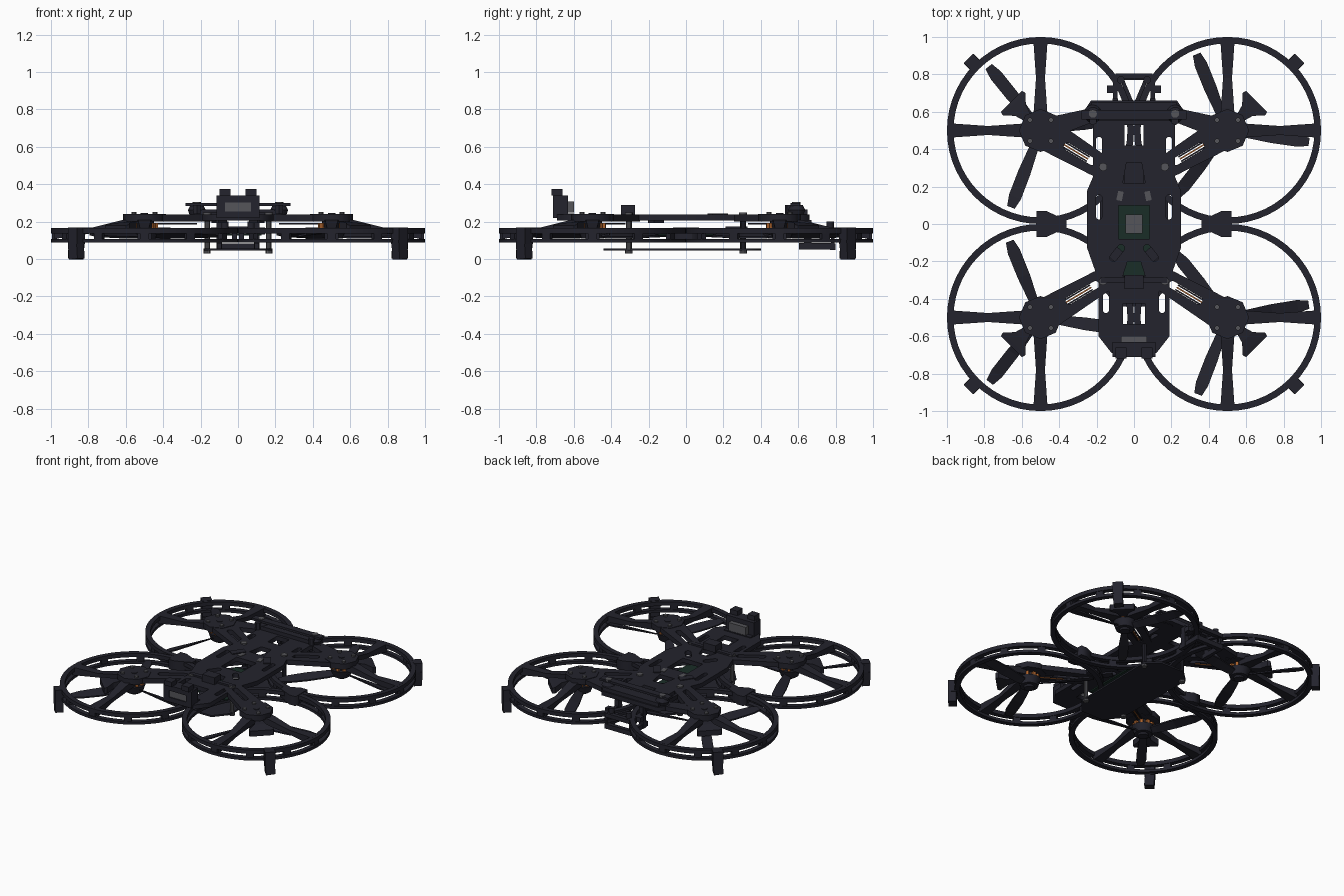
import bpy, bmesh, math
from math import cos, sin, pi, radians
from mathutils import Matrix, Vector

if "Cube" in bpy.data.objects:
    bpy.data.objects.remove(bpy.data.objects["Cube"])


def material(name, rgb):
    m = bpy.data.materials.new(name)
    m.use_nodes = True
    m.diffuse_color = (*rgb, 1)
    m.node_tree.nodes["Principled BSDF"].inputs["Base Color"].default_value = (*rgb, 1)
    return m


DARK = material("dark plastic", (.017, .017, .026))
GREY = material("grey metal", (.09, .09, .1))
GREEN = material("circuit green", (.01, .026, .02))
COPPER = material("copper orange", (.4, .12, .025))


def finish(name, bm, mat, smooth=False):
    bmesh.ops.recalc_face_normals(bm, faces=bm.faces)
    me = bpy.data.meshes.new(name)
    bm.to_mesh(me)
    bm.free()
    me.materials.append(mat)
    ob = bpy.data.objects.new(name, me)
    bpy.context.collection.objects.link(ob)
    if smooth:
        for o in bpy.context.selected_objects:
            o.select_set(False)
        ob.select_set(True)
        bpy.context.view_layer.objects.active = ob
        bpy.ops.object.shade_smooth_by_angle(angle=radians(35))
    return ob


def box(name, centre, size, mat=DARK, turn=0, tilt=0):
    bm = bmesh.new()
    m = (Matrix.Translation(centre) @ Matrix.Rotation(turn, 4, 'Z')
         @ Matrix.Rotation(tilt, 4, 'X') @ Matrix.Diagonal((*size, 1)))
    bmesh.ops.create_cube(bm, size=1, matrix=m)
    return finish(name, bm, mat)


def cyl(name, x, y, z0, z1, r, mat=DARK, top=None, n=20):
    bm = bmesh.new()
    bmesh.ops.create_cone(bm, cap_ends=True, segments=n, radius1=r,
                          radius2=r if top is None else top, depth=z1 - z0,
                          matrix=Matrix.Translation((x, y, (z0 + z1) / 2)))
    return finish(name, bm, mat, True)


def plate(name, outlines, z0, z1, mat=DARK):
    """Flat plate: first outline is the edge, the rest are holes."""
    cu = bpy.data.curves.new(name, 'CURVE')
    cu.dimensions = '2D'
    cu.fill_mode = 'BOTH'
    cu.extrude = (z1 - z0) / 2
    for pts in outlines:
        s = cu.splines.new('POLY')
        s.points.add(len(pts) - 1)
        for p, (x, y) in zip(s.points, pts):
            p.co = (x, y, 0, 1)
        s.use_cyclic_u = True
    tmp = bpy.data.objects.new(name, cu)
    me = bpy.data.meshes.new_from_object(tmp)
    bpy.data.objects.remove(tmp)
    bm = bmesh.new()
    bm.from_mesh(me)
    bmesh.ops.remove_doubles(bm, verts=bm.verts, dist=1e-5)
    bmesh.ops.translate(bm, verts=bm.verts, vec=(0, 0, (z0 + z1) / 2))
    return finish(name, bm, mat)


def circle(x, y, r, n=56):
    return [(x + r * cos(2 * pi * i / n), y + r * sin(2 * pi * i / n)) for i in range(n)]


def capsule(ax, ay, bx, by, ra, rb=None, n=8):
    rb = ra if rb is None else rb
    a = math.atan2(by - ay, bx - ax)
    arc = lambda x, y, r, s: [(x + r * cos(s + pi * i / n), y + r * sin(s + pi * i / n))
                              for i in range(n + 1)]
    return arc(bx, by, rb, a - pi / 2) + arc(ax, ay, ra, a + pi / 2)


def rect(x, y, w, h):
    return [(x - w, y - h), (x + w, y - h), (x + w, y + h), (x - w, y + h)]


def mirrored(half):
    return half + [(-x, y) for x, y in reversed(half)]


def loft(name, sections, origin, angle, mat=DARK):
    """Skin four-cornered sections that run along +x, then turn into place."""
    bm = bmesh.new()
    m = Matrix.Translation(origin) @ Matrix.Rotation(angle, 4, 'Z')
    rows = [[bm.verts.new(m @ Vector(p)) for p in s] for s in sections]
    for a, b in zip(rows, rows[1:]):
        for i in range(4):
            bm.faces.new((a[i], a[(i + 1) % 4], b[(i + 1) % 4], b[i]))
    bm.faces.new(rows[0])
    bm.faces.new(rows[-1])
    return finish(name, bm, mat)


def beam(r, w, zb, zt):
    return [(r, -w, zb), (r, w, zb), (r, w, zt), (r, -w, zt)]


def blade_section(r, w, pitch):
    c, s, t = w * cos(pitch), w * sin(pitch), .005
    return [(r, -c, -s - t), (r, c, s - t), (r, c, s + t), (r, -c, -s + t)]


# Four rotor units
first_blade = {(-1, 1): 9, (1, 1): -8, (-1, -1): -8, (1, -1): 9}
for (sx, sy), start in first_blade.items():
    tag = ("left" if sx > 0 else "right") + ("_back" if sy > 0 else "_front")
    cx, cy = sx * .5, sy * .5
    out = math.atan2(sy, sx)

    # Guard rings with spacers
    for level, z0, z1 in (("lower", .088, .108), ("upper", .138, .166)):
        plate(f"{level}_guard_ring_{tag}", [circle(cx, cy, .5), circle(cx, cy, .465)], z0, z1)
    for k in range(12):
        a = k * pi / 6
        box(f"ring_spacer_{tag}", (cx + .482 * cos(a), cy + .482 * sin(a), .123),
            (.026, .05, .05), turn=a)

    # Guard spokes and corner leg
    for a in (0 if sx > 0 else pi, sy * pi / 2):
        loft(f"guard_spoke_{tag}", [beam(.05, .04, .17, .215), beam(.12, .035, .16, .208),
             beam(.28, .024, .138, .168), beam(.48, .038, .108, .1665)], (cx, cy, 0), a)
    loft(f"leg_{tag}", [beam(.485, .035, .08, .168), beam(.545, .035, .08, .168)], (cx, cy, 0), out)
    box(f"leg_foot_{tag}", (sx * .865, sy * .865, .052), (.055, .065, .104), turn=out, tilt=.08)

    # Motor hub, motor and screws
    plate(f"motor_mount_{tag}", [circle(cx, cy, .115, 8)], .2, .241)
    cyl(f"motor_stator_{tag}", cx, cy, .162, .2, .05)
    for k in range(9):
        a = k * 2 * pi / 9
        box(f"motor_coil_{tag}", (cx + .055 * cos(a), cy + .055 * sin(a), .179),
            (.034, .02, .026), COPPER, a)
    cyl(f"motor_bell_{tag}", cx, cy, .11, .164, .06, top=.078)
    cyl(f"motor_cap_{tag}", cx, cy, .241, .245, .02)
    for dx in (-.056, .056):
        for dy in (-.056, .056):
            cyl(f"mount_screw_{tag}", cx + dx, cy + dy, .24, .252, .014, GREY, n=10)
    loft(f"hub_wedge_{tag}", [beam(.08, .02, .165, .2), beam(.15, .04, .15, .195),
         beam(.2, .085, .14, .185), beam(.22, .08, .14, .18)], (cx, cy, 0), out)

    # Three-blade propeller below the motor
    twist = -sx * sy
    cyl(f"propeller_hub_{tag}", cx, cy, .095, .145, .035)
    for k in range(3):
        loft(f"propeller_blade_{tag}",
             [blade_section(r, w, p * twist) for r, w, p in
              ((.02, .018, .5), (.1, .028, .48), (.24, .036, .35), (.38, .035, .22), (.44, .022, .18))],
             (cx, cy, .128), radians(start + 120 * k))

    # Slotted arm to the body, with motor wires under it
    ax, ay = (.2, .32) if sy > 0 else (.18, -.31)
    mid = lambda t: (cx + (sx * ax - cx) * t, cy + (ay - cy) * t)
    plate(f"arm_{tag}", [capsule(cx, cy, sx * ax, ay, .09, .065),
                         capsule(*mid(.48), *mid(.92), .02)], .202, .238)
    if sy > 0:
        plate(f"arm_brace_{tag}", [capsule(cx, cy, sx * .2, .59, .06, .035)], .203, .237)
    for k in (-1, 0, 1):
        p, q = Vector((*mid(.2), .188)), Vector((*mid(.85), .192))
        d = q - p
        c = (p + q) / 2 + Vector((-d.y, d.x, 0)).normalized() * k * .014
        box(f"motor_wire_{tag}", c, (d.length, .008, .008), COPPER if k == 0 else DARK,
            math.atan2(d.y, d.x))

    # Standoff posts between the decks
    px, py = sx * .165, sy * .305
    cyl(f"standoff_{tag}", px, py, .05, .21, .015, GREY if sy < 0 else DARK, n=10)
    cyl(f"standoff_head_{tag}", px, py, .236, .248, .022, GREY, n=12)
    cyl(f"standoff_foot_{tag}", px, py, .03, .045, .02, GREY, n=10)

# Clips joining the side rings
for s, side in ((1, "left"), (-1, "right")):
    plate(f"ring_clip_{side}", [[(s * x, y) for x, y in
          ((.52, -.07), (.52, .07), (.47, .07), (.36, .02), (.36, -.02), (.47, -.07))]], .1, .17)

# Top deck with slots and windows
edge = [(.12, -.69), (.19, -.6), (.19, -.3), (.25, -.13), (.25, .18), (.22, .25),
        (.22, .53), (.27, .56), (.27, .6), (.23, .66)]
holes = [rect(0, .475, .05, .055), rect(0, -.48, .058, .055), rect(0, .01, .082, .09),
         [(-.06, .22), (.06, .22), (.04, .33), (-.04, .33)],
         [(-.06, -.28), (.06, -.28), (.035, -.2), (-.035, -.2)]]
for s in (1, -1):
    holes += [capsule(s * .187, .32 + .04, s * .187, .45, .016),
              capsule(s * .187, .04, s * .187, .14, .016),
              capsule(s * .15, -.46, s * .15, -.365, .016),
              capsule(s * .07, -.13, s * .11, -.18, .02)]
plate("top_deck", [mirrored(edge), *holes], .206, .238)

# Lower deck and electronics
plate("bottom_deck", [mirrored([(.09, -.44), (.175, -.34), (.185, .32), (.1, .4)])], .045, .057)
box("circuit_board", (0, -.08, .13), (.25, .46, .01), GREEN)
box("processor", (0, 0, .144), (.09, .1, .02), GREY)
box("wiring_block", (0, .27, .15), (.1, .12, .05))
for s in (1, -1):
    box("deck_bracket", (s * .12, .17, .238), (.05, .1, .012), turn=s * .6)
    box("deck_bracket_pin", (s * .075, .15, .236), (.03, .05, .01), GREY, s * .2)
    box("deck_pad", (s * .1, -.16, .2), (.05, .07, .012), turn=s * .7)
box("strap_bar", (0, -.3, .244), (.36, .03, .012))
box("receiver", (0, -.31, .264), (.1, .075, .052))

# Front camera in its mount
box("camera_base", (0, -.65, .232), (.22, .1, .025))
for s in (1, -1):
    box("camera_side", (s * .092, -.67, .28), (.045, .08, .12))
    box("camera_ear", (s * .07, -.69, .357), (.06, .06, .036))
box("camera_top", (0, -.67, .322), (.22, .08, .038))
box("camera_bottom", (0, -.67, .237), (.22, .08, .035))
box("camera_body", (0, -.65, .278), (.14, .105, .06), GREY)

# Rear antenna bar on rounded knobs
box("antenna_bar", (0, .585, .292), (.56, .05, .016))
box("antenna_beam", (0, .6, .25), (.46, .1, .03))
for s in (1, -1):
    cyl("antenna_knob_lower", s * .22, .59, .235, .262, .038, top=.048)
    cyl("antenna_knob_upper", s * .22, .59, .262, .29, .048, top=.034)
    cyl("antenna_screw", s * .22, .59, .29, .304, .022, GREY, n=12)
    cyl("antenna_nut", s * .22, .55, .24, .29, .022, n=6)

# Rear tail frame with V struts
box("tail_cross_bar", (0, .79, .15), (.2, .03, .03))
box("tail_lower_bar", (0, .785, .065), (.22, .03, .035))
for s in (1, -1):
    box("tail_rail", (s * .1, .71, .15), (.025, .18, .03))
    box("tail_lower_rail", (s * .1, .7, .068), (.025, .19, .034))
    box("tail_upright", (s * .1, .65, .13), (.03, .04, .16))
    box("tail_end_post", (s * .1, .785, .108), (.02, .02, .1))
    box("tail_tab", (s * .125, .72, .15), (.04, .04, .035))
    box("tail_strut", (s * .042, .72, .14), (.02, .16, .02), turn=-s * .4)
    cyl("tail_knob", s * .07, .77, .162, .2, .02, n=12)
